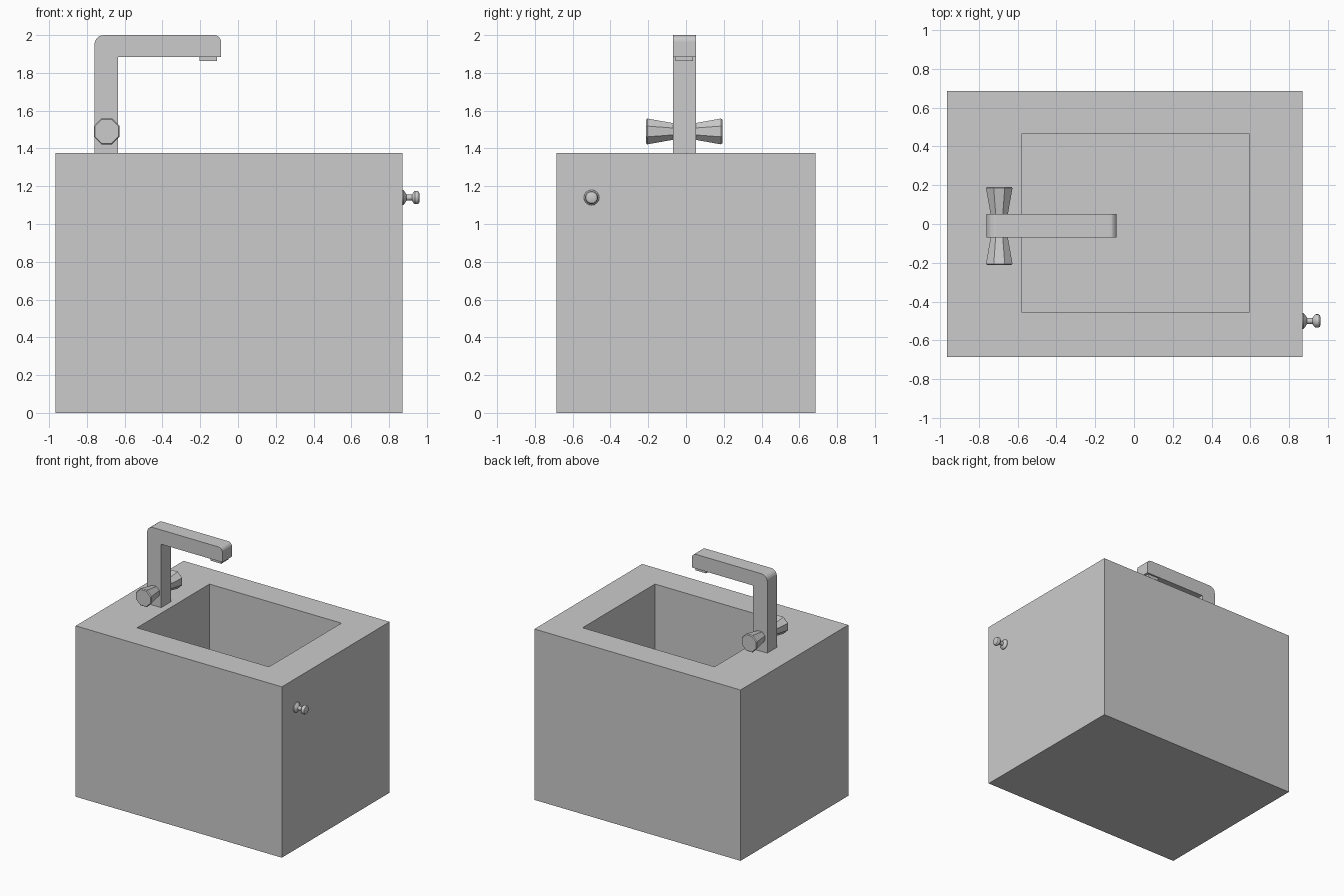
import bpy, bmesh
from math import sin, cos, pi
from mathutils import Vector

if "Cube" in bpy.data.objects:
    bpy.data.objects.remove(bpy.data.objects["Cube"])


def finish(name, bm):
    bmesh.ops.recalc_face_normals(bm, faces=bm.faces)
    mesh = bpy.data.meshes.new(name)
    bm.to_mesh(mesh)
    bm.free()
    ob = bpy.data.objects.new(name, mesh)
    bpy.context.collection.objects.link(ob)
    return ob


def rect(bm, x0, x1, y0, y1, z):
    return [bm.verts.new(p) for p in
            ((x0, y0, z), (x1, y0, z), (x1, y1, z), (x0, y1, z))]


def bridge(bm, a, b):
    n = len(a)
    for i in range(n):
        bm.faces.new((a[i], a[(i + 1) % n], b[(i + 1) % n], b[i]))


def revolve(name, profile, origin, axis, u, v, sides, phase=0.0):
    """Closed turned shape from (distance, radius) pairs along an axis."""
    bm = bmesh.new()
    origin, axis, u, v = map(Vector, (origin, axis, u, v))
    rings = []
    for d, r in profile:
        angles = [2 * pi * i / sides + phase for i in range(sides)]
        rings.append([bm.verts.new(origin + axis * d + u * r * cos(a) + v * r * sin(a))
                      for a in angles])
    for a, b in zip(rings, rings[1:]):
        bridge(bm, a, b)
    bm.faces.new(rings[0])
    bm.faces.new(rings[-1])
    return finish(name, bm)


# Cabinet with the basin sunk into its top
bm = bmesh.new()
base = rect(bm, -0.965, 0.87, -0.685, 0.685, 0)
loops = [base,
         rect(bm, -0.965, 0.87, -0.685, 0.685, 1.375),
         rect(bm, -0.58, 0.595, -0.455, 0.465, 1.375),
         rect(bm, -0.58, 0.595, -0.455, 0.465, 0.65)]
for a, b in zip(loops, loops[1:]):
    bridge(bm, a, b)
bm.faces.new(base)
bm.faces.new(loops[-1])
finish("sink_cabinet", bm)


# Tap body: L-shaped profile with rounded outer corners
def arc(cx, cz, r, start, steps=5):
    return [(cx + r * cos(start - pi / 2 * i / steps),
             cz + r * sin(start - pi / 2 * i / steps)) for i in range(steps + 1)]


outline = ([(-0.76, 1.375)] + arc(-0.71, 1.95, 0.05, pi)
           + arc(-0.125, 1.965, 0.035, pi / 2)
           + [(-0.09, 1.885), (-0.635, 1.885), (-0.635, 1.375)])
bm = bmesh.new()
front = [bm.verts.new((x, -0.07, z)) for x, z in outline]
back = [bm.verts.new((x, 0.052, z)) for x, z in outline]
bridge(bm, front, back)
bm.faces.new(front)
bm.faces.new(back)
finish("tap_spout", bm)

# Nozzle under the spout tip
bm = bmesh.new()
low = rect(bm, -0.205, -0.11, -0.056, 0.038, 1.863)
high = rect(bm, -0.205, -0.11, -0.056, 0.038, 1.89)
bridge(bm, low, high)
bm.faces.new(low)
bm.faces.new(high)
finish("tap_nozzle", bm)

# Pair of flared octagonal tap handles
for side, label in ((-1, "front"), (1, "back")):
    revolve(label + "_tap_handle",
            [(0.05, 0.046), (0.195, 0.074), (0.202, 0.068)],
            (-0.695, -0.01, 1.49), (0, side, 0), (1, 0, 0), (0, 0, 1), 8, pi / 8)

# Turned cabinet knob
knob = revolve("cabinet_knob",
               [(-0.005, 0.042), (0.005, 0.040), (0.012, 0.032), (0.022, 0.016),
                (0.05, 0.015), (0.06, 0.03), (0.068, 0.035), (0.08, 0.035),
                (0.088, 0.03), (0.092, 0.018)],
               (0.87, -0.5, 1.14), (1, 0, 0), (0, 1, 0), (0, 0, 1), 16)
bpy.context.view_layer.objects.active = knob
knob.select_set(True)
bpy.ops.object.shade_smooth_by_angle()
